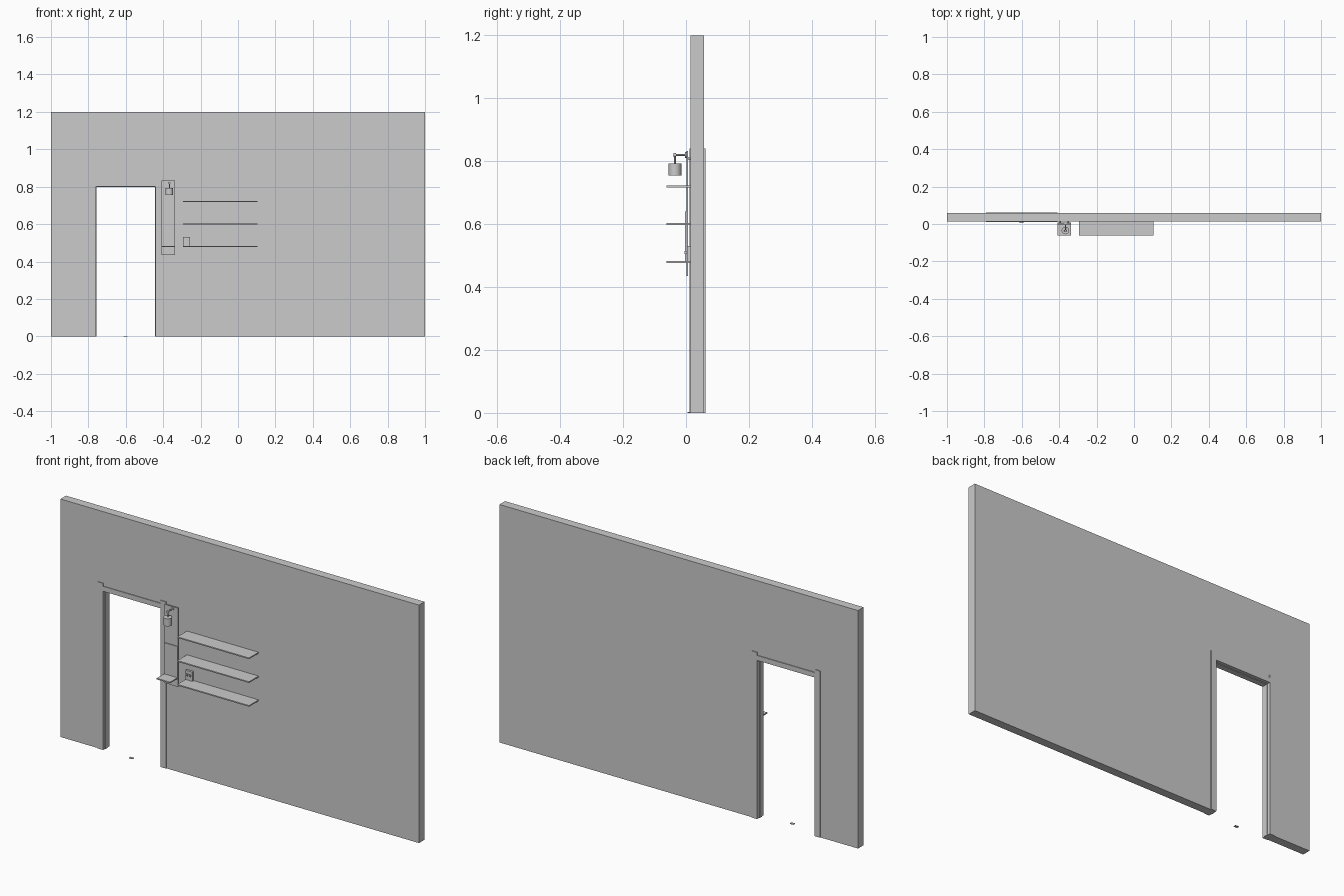
import bpy, bmesh, math
from mathutils import Vector

if "Cube" in bpy.data.objects:
    bpy.data.objects.remove(bpy.data.objects["Cube"])

grey = bpy.data.materials.new("plain_grey")
grey.diffuse_color = (0.6, 0.6, 0.6, 1)
grey.use_nodes = True
grey.node_tree.nodes["Principled BSDF"].inputs["Base Color"].default_value = grey.diffuse_color


def add(name, bm, smooth=False):
    me = bpy.data.meshes.new(name)
    bmesh.ops.recalc_face_normals(bm, faces=bm.faces)
    bm.to_mesh(me)
    bm.free()
    me.materials.append(grey)
    ob = bpy.data.objects.new(name, me)
    bpy.context.collection.objects.link(ob)
    if smooth:
        bpy.ops.object.select_all(action='DESELECT')
        ob.select_set(True)
        bpy.context.view_layer.objects.active = ob
        bpy.ops.object.shade_smooth_by_angle(angle=math.radians(35))
    return ob


def box(name, x0, x1, y0, y1, z0, z1):
    bm = bmesh.new()
    bmesh.ops.create_cube(bm, size=1)
    for v in bm.verts:
        v.co = ((x0 + x1) / 2 + v.co.x * (x1 - x0),
                (y0 + y1) / 2 + v.co.y * (y1 - y0),
                (z0 + z1) / 2 + v.co.z * (z1 - z0))
    return add(name, bm)


def rod(name, a, b, r, sides=16):
    a, b = Vector(a), Vector(b)
    bm = bmesh.new()
    bmesh.ops.create_cone(bm, cap_ends=True, segments=sides, radius1=r, radius2=r,
                          depth=(b - a).length)
    rot = (b - a).to_track_quat('Z', 'Y')
    for v in bm.verts:
        v.co = rot @ v.co + (a + b) / 2
    return add(name, bm, True)


def arch(name, x0, x1, top, y0, y1, outer):
    """Profile standing on the floor around the doorway, extruded in y."""
    pts = outer + [(x1, 0), (x1, top), (x0, top), (x0, 0)]
    bm = bmesh.new()
    f = bm.faces.new([bm.verts.new((x, y0, z)) for x, z in pts])
    ext = bmesh.ops.extrude_face_region(bm, geom=[f])
    for v in ext['geom']:
        if isinstance(v, bmesh.types.BMVert):
            v.co.y = y1
    return add(name, bm)


WF, WB = 0.014, 0.058  # wall front and back planes
L, R, T = -0.76, -0.44, 0.80  # doorway

# wall with doorway
arch("wall", L, R, T, WF, WB, [(-1, 0), (-1, 1.2), (1, 1.2), (1, 0)])

# casings on both faces: tall side posts with a lower header
outer = [(-0.79, 0), (-0.79, 0.84), (L, 0.84), (L, 0.825),
         (R, 0.825), (R, 0.84), (-0.41, 0.84), (-0.41, 0)]
arch("front_casing", L, R, T, 0.0105, WF, outer)
arch("back_casing", L, R, T, WB, 0.062, outer)

# door stop strip inside the jamb
arch("jamb_stop", L + 0.003, R - 0.003, T - 0.003, 0.026, 0.044,
     [(L, 0), (L, T), (R, T), (R, 0)])

# small catch on the floor of the doorway
box("floor_catch", -0.612, -0.592, 0.005, 0.018, 0, 0.003)

# long wall shelves
for i, z in enumerate((0.48, 0.60, 0.72)):
    box(f"wall_shelf_{i}", -0.295, 0.105, -0.062, WF, z - 0.003, z + 0.003)

# narrow panel beside the door, with standoffs and a raised lower plate
PX0, PX1, PC = -0.41, -0.336, -0.367
box("panel", PX0, PX1, 0.001, 0.007, 0.435, 0.832)
box("panel_lower_plate", PX0, PX1, -0.003, 0.001, 0.483, 0.64)
for z in (0.50, 0.81):
    for x in (PX0 + 0.015, PX1 - 0.015):
        rod("panel_standoff", (x, 0.007, z), (x, WF, z), 0.004)
box("panel_shelf", PX0, PX1, -0.062, 0.001, 0.477, 0.483)

# hanging lamp
LY = -0.035
rod("lamp_mount", (PC, 0.001, 0.82), (PC, -0.003, 0.82), 0.009)
rod("lamp_arm", (PC, 0, 0.82), (PC, LY, 0.82), 0.003)
rod("lamp_knob", (PC, LY - 0.004, 0.82), (PC, LY + 0.004, 0.82), 0.006)
rod("lamp_stem", (PC, LY, 0.82), (PC, LY, 0.79), 0.0025)
rod("lamp_shade", (PC, LY, 0.755), (PC, LY, 0.793), 0.02, 32)

# wall plate above the lowest shelf, with two switches
box("switch_plate", -0.295, -0.257, 0.003, WF, 0.483, 0.53)
for x in (-0.285, -0.267):
    box("switch", x - 0.004, x + 0.004, -0.004, 0.003, 0.505, 0.515)
